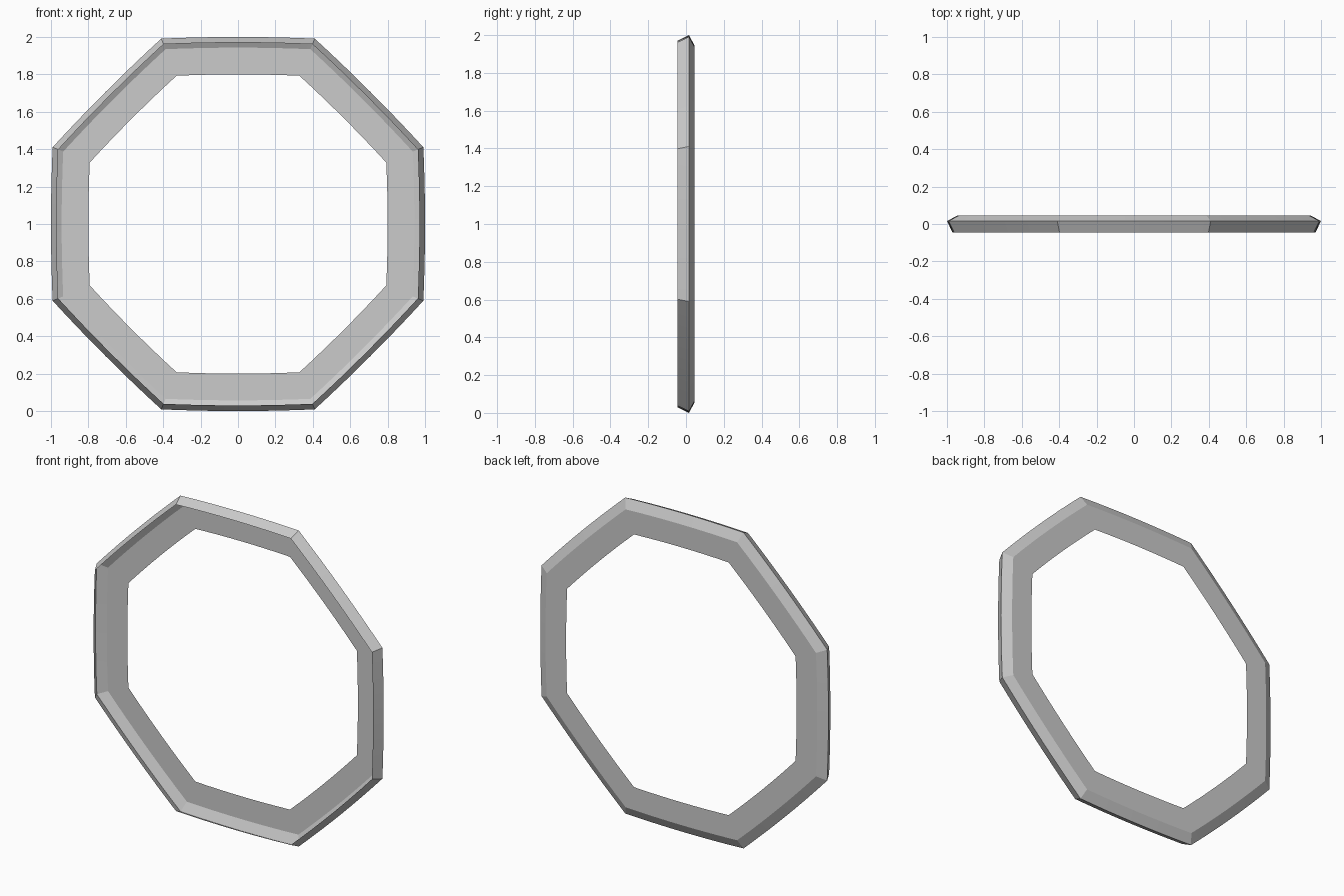
import bpy, bmesh, math

if "Cube" in bpy.data.objects:
    bpy.data.objects.remove(bpy.data.objects["Cube"])

SIDES, SEG = 8, 8
BOW = 0.009          # slight outward bulge of every side
# cross-section as (distance from centre, depth y): front lip, ridge, back bevel, flat back ring
PROFILE = [(0.97, -0.046), (1.0, 0.016), (0.943, 0.046), (0.8, 0.046)]

mat = bpy.data.materials.new("grey metal")
mat.diffuse_color = (0.6, 0.6, 0.6, 1.0)
mat.use_nodes = True
mat.node_tree.nodes["Principled BSDF"].inputs["Base Color"].default_value = mat.diffuse_color


def ring_point(apothem, side, t):
    """Point on a bowed octagon side, t runs -1..1 along it."""
    a = side * 2 * math.pi / SIDES
    along = t * (1 - BOW) * math.tan(math.pi / SIDES)
    out = 1 - BOW * t * t
    x = apothem * (out * math.cos(a) - along * math.sin(a))
    z = apothem * (out * math.sin(a) + along * math.cos(a))
    return x, z + 1.0


# octagonal frame: thin folded sheet, open towards the front
bm = bmesh.new()
loops = []
for apothem, y in PROFILE:
    loop = []
    for s in range(SIDES):
        for k in range(SEG):
            x, z = ring_point(apothem, s, -1 + 2 * k / SEG)
            loop.append(bm.verts.new((x, y, z)))
    loops.append(loop)
n = SIDES * SEG
for a, b in zip(loops, loops[1:]):
    for i in range(n):
        j = (i + 1) % n
        bm.faces.new((a[i], b[i], b[j], a[j]))
bm.normal_update()
# outside of the sheet faces out and back
if sum(f.normal.y for f in bm.faces) < 0:
    bmesh.ops.reverse_faces(bm, faces=bm.faces[:])
mesh = bpy.data.meshes.new("octagon_frame")
bm.to_mesh(mesh)
bm.free()
mesh.materials.append(mat)
frame = bpy.data.objects.new("octagon_frame", mesh)
bpy.context.collection.objects.link(frame)

# smooth along the bowed sides, sharp at folds and corners
bpy.context.view_layer.objects.active = frame
frame.select_set(True)
bpy.ops.object.shade_smooth_by_angle(angle=math.radians(12))
